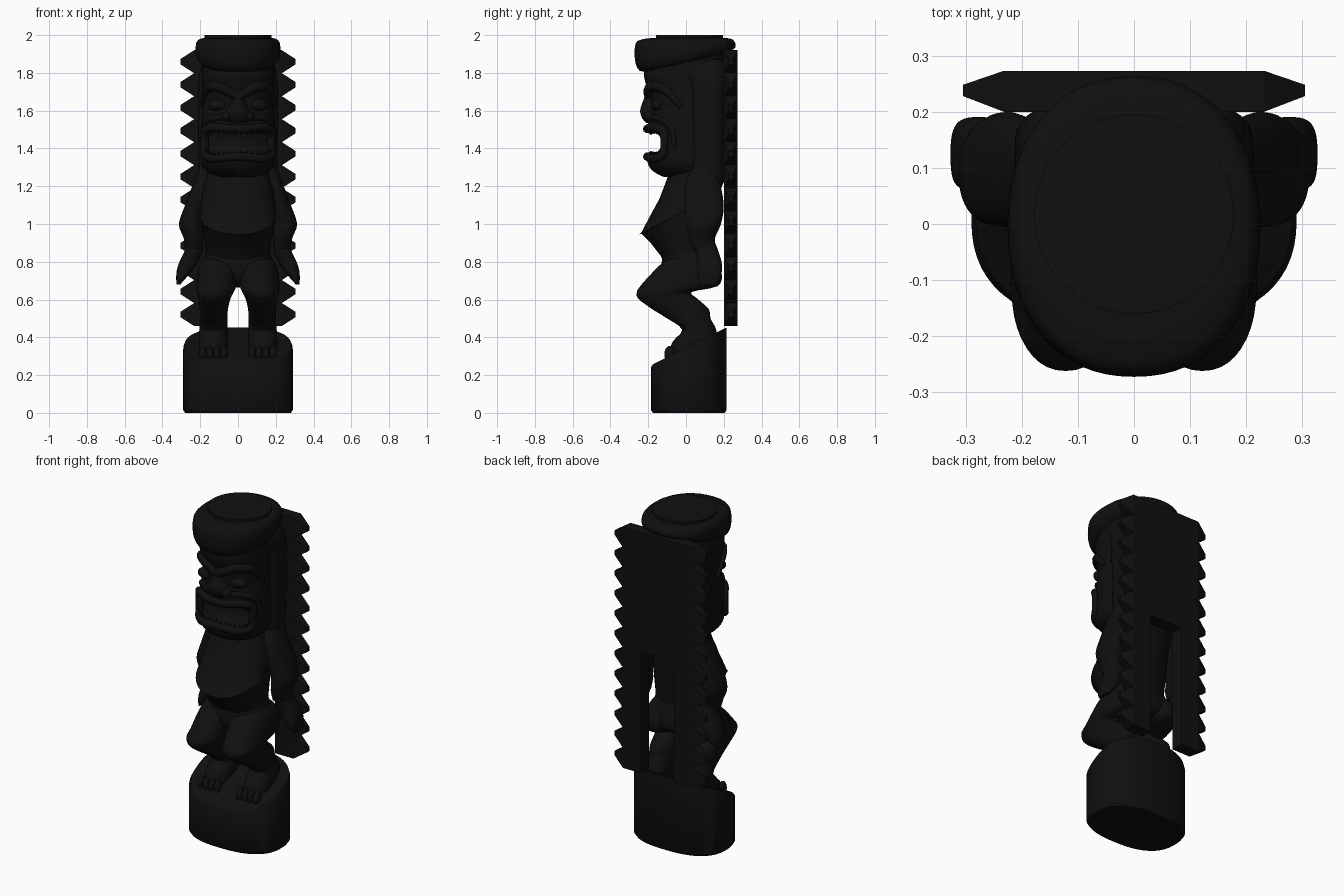
import bpy, bmesh, math
from mathutils import Vector

if "Cube" in bpy.data.objects:
    bpy.data.objects.remove(bpy.data.objects["Cube"])

mat = bpy.data.materials.new("dark_wood")
mat.diffuse_color = (0.005, 0.005, 0.005, 1)
mat.use_nodes = True
mat.node_tree.nodes["Principled BSDF"].inputs["Base Color"].default_value = mat.diffuse_color


def activate(ob):
    bpy.ops.object.select_all(action='DESELECT')
    ob.select_set(True)
    bpy.context.view_layer.objects.active = ob


def finish(name, bm, angle=35):
    bmesh.ops.recalc_face_normals(bm, faces=bm.faces[:])
    me = bpy.data.meshes.new(name)
    bm.to_mesh(me)
    bm.free()
    me.materials.append(mat)
    ob = bpy.data.objects.new(name, me)
    bpy.context.collection.objects.link(ob)
    activate(ob)
    bpy.ops.object.shade_smooth_by_angle(angle=math.radians(angle))
    return ob


def spline(rows, steps):
    """Catmull-Rom interpolation of the cross-section rows."""
    rows = [tuple(r) + (0,) * (6 - len(r)) for r in rows]
    out = []
    for i in range(len(rows) - 1):
        a, b, c, d = rows[max(i - 1, 0)], rows[i], rows[i + 1], rows[min(i + 2, len(rows) - 1)]
        for s in range(steps):
            t = s / steps
            out.append([0.5 * (2 * q + (r - p) * t + (2 * p - 5 * q + 4 * r - w) * t * t
                               + (3 * q - p - 3 * r + w) * t ** 3) for p, q, r, w in zip(a, b, c, d)])
    return out + [rows[-1]]


def loft(name, rows, n=2.2, seg=40, steps=3, side=1):
    """Rows are (z, centre x, half width, front y, back y, tilt)."""
    bm = bmesh.new()
    rings = []
    for z, cx, rx, yf, yb, tilt in spline(rows, steps):
        ring = []
        for k in range(seg):
            a = 2 * math.pi * k / seg
            c, s = math.cos(a), math.sin(a)
            x = cx + rx * math.copysign(abs(c) ** (2 / n), c)
            y = (yf + yb) / 2 + (yb - yf) / 2 * math.copysign(abs(s) ** (2 / n), s)
            ring.append(bm.verts.new((side * x, y, z + tilt * y)))
        rings.append(ring)
    for r0, r1 in zip(rings, rings[1:]):
        for k in range(seg):
            bm.faces.new((r0[k], r0[(k + 1) % seg], r1[(k + 1) % seg], r1[k]))
    bm.faces.new(rings[0])
    bm.faces.new(rings[-1])
    return finish(name, bm)


def tube(name, pts, radii, cyclic=False):
    cu = bpy.data.curves.new(name, 'CURVE')
    cu.dimensions, cu.bevel_depth, cu.bevel_resolution = '3D', 1, 3
    cu.use_fill_caps, cu.resolution_u = True, 6
    sp = cu.splines.new('POLY' if cyclic else 'NURBS')
    sp.points.add(len(pts) - 1)
    for p, co, r in zip(sp.points, pts, radii):
        p.co, p.radius = (*co, 1), r
    sp.use_cyclic_u = cyclic
    if not cyclic:
        sp.use_endpoint_u, sp.order_u = True, 3
    cu.materials.append(mat)
    ob = bpy.data.objects.new(name, cu)
    bpy.context.collection.objects.link(ob)
    activate(ob)
    bpy.ops.object.convert(target='MESH')
    bpy.ops.object.shade_smooth_by_angle(angle=math.radians(50))


def prism(bm, x0, x1, r0, r1):
    """Six-sided block; r = (y0, y1, z0, z1) at each end in x."""
    ends = [[bm.verts.new((x, y, z)) for y, z in ((r[0], r[2]), (r[1], r[2]), (r[1], r[3]), (r[0], r[3]))]
            for x, r in ((x0, r0), (x1, r1))]
    bm.faces.new(ends[0])
    bm.faces.new(ends[1])
    for k in range(4):
        bm.faces.new((ends[0][k], ends[0][(k + 1) % 4], ends[1][(k + 1) % 4], ends[1][k]))


def ball(name, loc, size):
    bm = bmesh.new()
    bmesh.ops.create_uvsphere(bm, u_segments=20, v_segments=12, radius=1)
    for v in bm.verts:
        v.co = Vector(loc) + Vector([a * b for a, b in zip(v.co, size)])
    return finish(name, bm)


# Sloped pedestal
loft("pedestal", [(0, 0, .28, -.175, .205), (.015, 0, .29, -.185, .215), (.33, 0, .29, -.185, .215, .48),
                  (.345, 0, .282, -.175, .213, .5)], n=2.5, seg=64, steps=1)

# Torso with belly ridge, and pelvis
loft("torso", [(1.3, 0, .16, -.08, .2), (1.17, 0, .19, -.14, .2, .25), (1.075, 0, .2, -.235, .17, .5),
               (1.06, 0, .2, -.235, .17, .48), (.86, 0, .17, -.135, .145, .2), (.76, 0, .16, -.1, .14)], steps=2)
loft("pelvis", [(.86, 0, .165, -.12, .14), (.78, 0, .185, -.13, .17), (.71, 0, .15, -.12, .17),
                (.665, 0, .07, -.06, .1)])

# Limbs, one of each per side
for s, label in ((-1, "left"), (1, "right")):
    loft(label + "_leg", [(.83, .09, .08, -.07, .12), (.79, .10, .10, -.13, .16), (.73, .108, .108, -.19, .19),
                          (.67, .115, .105, -.243, .165), (.64, .12, .098, -.26, .03), (.605, .125, .085, -.253, .06),
                          (.55, .128, .075, -.18, .12), (.5, .128, .072, -.1, .13), (.44, .13, .075, -.02, .16),
                          (.37, .13, .078, -.075, .16), (.26, .13, .08, -.1, .15)], side=s)
    for i in range(4):
        ball(label + "_toe", (s * (.075 + .037 * i), -.085, .31), (.02, .03, .045))
    loft(label + "_arm", [(1.29, .16, .05, .03, .16), (1.22, .185, .05, 0, .18), (1.1, .225, .055, -.005, .2),
                          (1.0, .25, .063, 0, .185), (.93, .237, .052, .01, .155), (.87, .232, .044, .03, .155)],
         side=s)
    loft(label + "_hand", [(.91, .235, .04, .04, .15), (.86, .235, .047, .05, .17), (.8, .26, .05, .06, .188),
                           (.75, .285, .04, .06, .19), (.71, .303, .024, .065, .18), (.68, .316, .01, .08, .16)],
         n=2.8, side=s)

# Head block
head_rows = [(1.25, 0, .11, -.12, .12), (1.28, 0, .165, -.175, .15), (1.33, 0, .193, -.205, .165),
             (1.43, 0, .197, -.205, .165), (1.53, 0, .195, -.2, .165), (1.6, 0, .19, -.185, .18),
             (1.68, 0, .19, -.19, .2), (1.75, 0, .19, -.215, .21), (1.81, 0, .192, -.222, .22), (1.93, 0, .19, -.2, .22)]
head = loft("head", head_rows, n=2.3, seg=64)

# Open mouth cut from cheek to cheek
MY, MZ, RY, RZ = -.17, 1.43, .075, .083
bm = bmesh.new()
ends = [[bm.verts.new((x, MY + RY * math.cos(k * math.pi / 16), MZ + RZ * math.sin(k * math.pi / 16)))
         for k in range(32)] for x in (-.4, .4)]
for e in ends:
    bm.faces.new(e)
for k in range(32):
    bm.faces.new((ends[0][k], ends[0][(k + 1) % 32], ends[1][(k + 1) % 32], ends[1][k]))
cutter = finish("mouth_cutter", bm)
cutter.hide_render = True
cut = head.modifiers.new("mouth", 'BOOLEAN')
cut.object, cut.operation, cut.solver = cutter, 'DIFFERENCE', 'EXACT'
activate(head)
bpy.ops.object.modifier_apply(modifier="mouth")
bpy.data.objects.remove(cutter)


# Lips follow the edge of the cut; teeth point inward from it
def lip(a):
    x = .178 * math.cos(a)
    y = -.02 - .185 * (1 - abs(x / .197) ** 2.3) ** (1 / 2.3)
    h = RZ * math.sqrt(max(0, 1 - ((y - MY) / RY) ** 2))
    return Vector((x, y, MZ + math.copysign(h, math.sin(a))))


tube("lips", [lip(2 * math.pi * (k + .5) / 64) for k in range(64)], [.023] * 64, cyclic=True)
bm = bmesh.new()
for k in range(36):
    p = lip(2 * math.pi * (k + .5) / 36)
    d = (Vector((p.x, -.15, MZ)) - p).normalized()
    before = set(bm.verts)
    bmesh.ops.create_cone(bm, segments=8, radius1=.013, radius2=.004, depth=.045, cap_ends=True)
    q = d.to_track_quat('Z', 'Y')
    for v in set(bm.verts) - before:
        v.co = q @ v.co + p + d * .014
finish("teeth", bm)

# Nose, brows, eyes, cheek folds
loft("nose", [(1.535, 0, .05, -.21, -.1), (1.56, 0, .075, -.232, -.1), (1.6, 0, .062, -.243, -.1),
              (1.65, 0, .036, -.228, -.1), (1.71, 0, .028, -.205, -.1)], seg=24)
for s in (-1, 1):
    ball("nostril", (s * .055, -.19, 1.57), (.035, .035, .028))
    ball("eye", (s * .105, -.15, 1.63), (.055, .035, .033))
    tube("brow", [(0, -.2, 1.67), (s * .06, -.205, 1.71), (s * .13, -.17, 1.74), (s * .18, -.09, 1.7),
                  (s * .19, -.03, 1.62)], [.02, .028, .028, .022, .012])
    tube("cheek_fold", [(s * .06, -.19, 1.56), (s * .13, -.165, 1.57), (s * .175, -.08, 1.53),
                        (s * .19, -.055, 1.43), (s * .175, -.07, 1.31)], [.012, .02, .02, .016, .01])

# Hair block behind the face
loft("hair", [(1.24, 0, .2, .03, .205), (1.26, 0, .207, .02, .21), (1.66, 0, .213, .015, .215),
              (1.76, 0, .208, .0, .22), (1.83, 0, .197, -.05, .22), (1.87, 0, .17, -.08, .2)], n=4)

# Rolled headdress and flat crown
loft("headdress", [(1.85, 0, .18, -.19, .2, .22), (1.865, 0, .207, -.245, .24, .22), (1.9, 0, .224, -.27, .26, .13),
                   (1.955, 0, .222, -.267, .262), (1.978, 0, .205, -.23, .245), (1.985, 0, .18, -.175, .21)], seg=64)
loft("crown", [(1.95, 0, .178, -.16, .195), (2, 0, .178, -.16, .195)], n=2, seg=64, steps=1)

# Forked back panel with toothed edges
bm = bmesh.new()
Y0, Y1, Z0, Z1, COUNT = .2, .273, .46, 1.92, 12
prism(bm, -.11, .11, (Y0, Y1, 1.2, Z1), (Y0, Y1, 1.2, Z1))
step = (Z1 - Z0) / COUNT
for s in (-1, 1):
    prism(bm, s * .11, s * .232, (Y0, Y1, Z0, Z1), (Y0, Y1, Z0, Z1))
    for i in range(COUNT):
        z = Z0 + step * (i + .5)
        prism(bm, s * .232, s * .305, (Y0, Y1, z - step / 2, z + step / 2), (.228, .248, z - .014, z + .014))
finish("back_panel", bm, 20)
